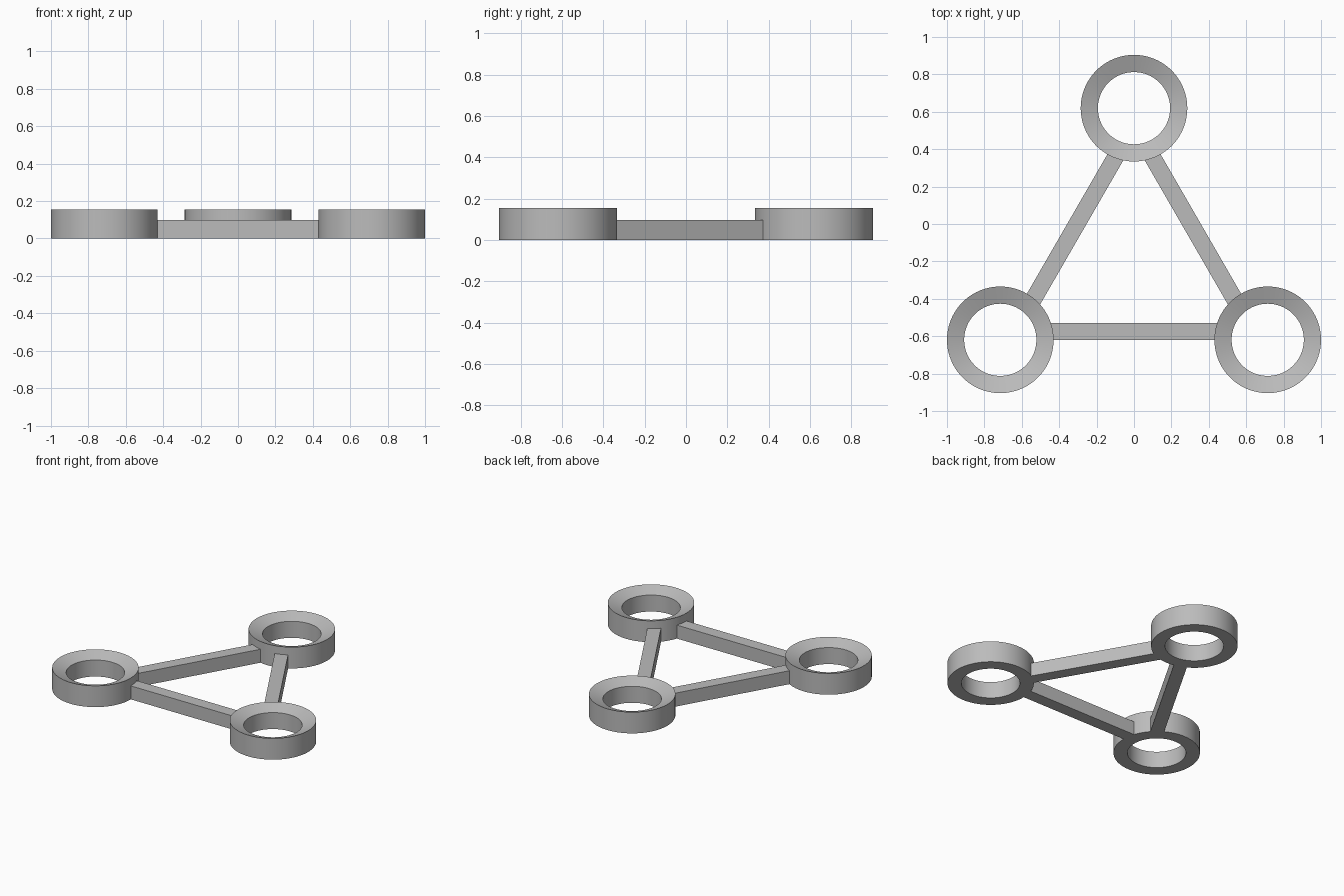
import bpy
import bmesh
import math
from mathutils import Matrix, Vector

cube = bpy.data.objects.get("Cube")
if cube:
    bpy.data.objects.remove(cube, do_unlink=True)

SIDE = 1.43                      # distance between ring centres
RADIUS = SIDE / math.sqrt(3)
OUTER, INNER = 0.285, 0.193
RING_TOP, SEAT_LOW = 0.155, 0.12
BAR_WIDTH, BAR_TOP = 0.09, 0.098
BAR_INSET = 0.23                 # bar ends stay inside the ring walls
SEGMENTS = 96

grey = bpy.data.materials.new("grey")
grey.use_nodes = True
colour = (0.5, 0.5, 0.5, 1.0)
grey.diffuse_color = colour
grey.node_tree.nodes["Principled BSDF"].inputs["Base Color"].default_value = colour


def add_object(name, bm):
    bmesh.ops.recalc_face_normals(bm, faces=bm.faces)
    mesh = bpy.data.meshes.new(name)
    bm.to_mesh(mesh)
    bm.free()
    mesh.materials.append(grey)
    obj = bpy.data.objects.new(name, mesh)
    bpy.context.collection.objects.link(obj)
    return obj


def smooth(obj):
    bpy.ops.object.select_all(action="DESELECT")
    obj.select_set(True)
    bpy.context.view_layer.objects.active = obj
    bpy.ops.object.shade_smooth_by_angle(angle=math.radians(15))


def ring(name, centre):
    # Lathed wall section whose top slopes down towards the hole
    bm = bmesh.new()
    profile = [(INNER, 0), (OUTER, 0), (OUTER, RING_TOP), (INNER, SEAT_LOW)]
    verts = [bm.verts.new((r, 0, z)) for r, z in profile]
    edges = [bm.edges.new((verts[i], verts[(i + 1) % 4])) for i in range(4)]
    bmesh.ops.spin(bm, geom=verts + edges, cent=(0, 0, 0), axis=(0, 0, 1),
                   angle=math.tau, steps=SEGMENTS, use_merge=True)
    bmesh.ops.remove_doubles(bm, verts=bm.verts, dist=0.0001)
    obj = add_object(name, bm)
    obj.location = centre
    smooth(obj)


def bar(name, start, end):
    # Box with its outer side on the line between two ring centres
    along = (end - start).normalized()
    inward = Vector((-along.y, along.x, 0))
    length = (end - start).length - 2 * BAR_INSET
    middle = (start + end) / 2 + inward * BAR_WIDTH / 2
    middle.z = BAR_TOP / 2
    bm = bmesh.new()
    bmesh.ops.create_cube(bm, size=1, matrix=Matrix.Diagonal((length, BAR_WIDTH, BAR_TOP, 1)))
    obj = add_object(name, bm)
    obj.location = middle
    obj.rotation_euler.z = math.atan2(along.y, along.x)


# Ring centres, counter-clockwise from the back
shift = Vector((0, 0.6192 - RADIUS, 0))
centres = [Vector((RADIUS * math.cos(a), RADIUS * math.sin(a), 0)) + shift
           for a in (math.radians(90 + 120 * i) for i in range(3))]

for place, centre in zip(("back", "front_right", "front_left"), centres):
    ring(place + "_ring", centre)

for i, place in enumerate(("right", "front", "left")):
    bar(place + "_bar", centres[i], centres[(i + 1) % 3])
